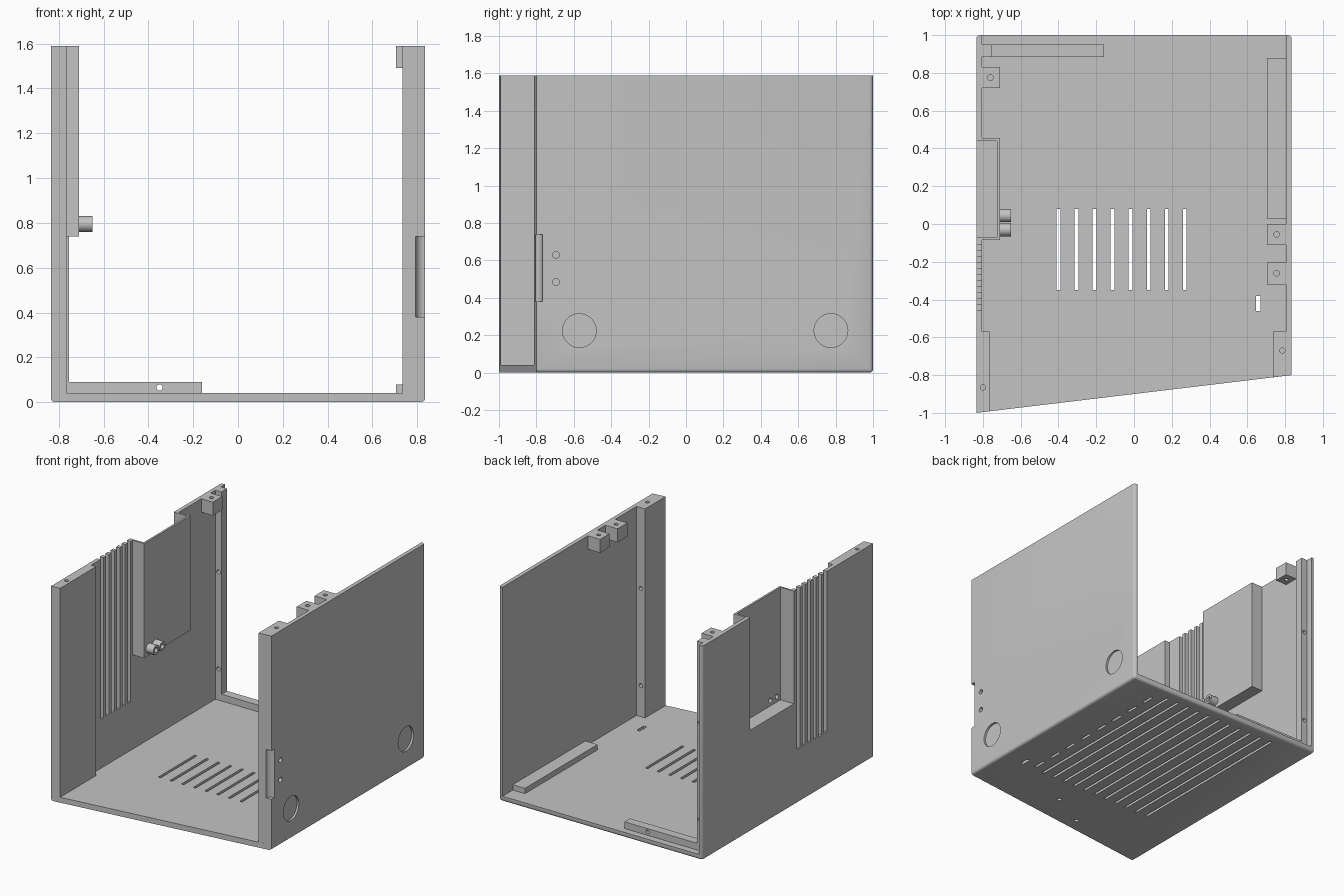
import bpy, bmesh, math
from mathutils import Matrix, Vector

if "Cube" in bpy.data.objects:
    bpy.data.objects.remove(bpy.data.objects["Cube"])

W, IN, H, FLOOR = 0.835, 0.805, 1.59, 0.04   # half width, inner wall, height, floor top

mat = bpy.data.materials.new("grey plastic")
mat.diffuse_color = (0.55, 0.55, 0.55, 1)
mat.use_nodes = True
mat.node_tree.nodes["Principled BSDF"].inputs["Base Color"].default_value = mat.diffuse_color


def front_y(x):
    """Slanted front plane."""
    return -0.9 + 0.12 * x


def prism(bm, pts, z0, z1):
    lo = [bm.verts.new((x, y, z0)) for x, y in pts]
    hi = [bm.verts.new((x, y, z1)) for x, y in pts]
    n = len(pts)
    bm.faces.new(lo[::-1])
    bm.faces.new(hi)
    for i in range(n):
        j = (i + 1) % n
        bm.faces.new((lo[i], lo[j], hi[j], hi[i]))


def box(bm, x0, x1, y0, y1, z0, z1):
    prism(bm, [(x0, y0), (x1, y0), (x1, y1), (x0, y1)], z0, z1)


def rod(bm, center, r, length, axis, seg=24):
    rot = {"X": Matrix.Rotation(math.pi / 2, 4, "Y"),
           "Y": Matrix.Rotation(math.pi / 2, 4, "X"), "Z": Matrix()}[axis]
    bmesh.ops.create_cone(bm, cap_ends=True, segments=seg, radius1=r, radius2=r,
                          depth=length, matrix=Matrix.Translation(Vector(center)) @ rot)


def finish(bm, name):
    bmesh.ops.recalc_face_normals(bm, faces=bm.faces[:])
    me = bpy.data.meshes.new(name)
    bm.to_mesh(me)
    bm.free()
    me.materials.append(mat)
    ob = bpy.data.objects.new(name, me)
    bpy.context.collection.objects.link(ob)
    return ob


def box_part(name, *dims):
    bm = bmesh.new()
    box(bm, *dims)
    return finish(bm, name)


def cut(targets, bm):
    cutter = finish(bm, "cutter")
    cutter.hide_render = True
    for t in targets:
        m = t.modifiers.new("cut", "BOOLEAN")
        m.operation, m.solver, m.object = "DIFFERENCE", "EXACT", cutter
        bpy.context.view_layer.objects.active = t
        bpy.ops.object.modifier_apply(modifier=m.name)
    bpy.data.objects.remove(cutter)


# Shell: slanted-front block with rounded back and bottom edges, hollowed to a U
bm = bmesh.new()
prism(bm, [(-W, -1), (W, -0.8), (W, 1), (-W, 1)], 0, H)
edges = []
for e in bm.edges:
    c = (e.verts[0].co + e.verts[1].co) / 2
    if (c.z < 0.01 and c.y > -0.5) or (0.1 < c.z < H - 0.1 and c.y > 0.9):
        edges.append(e)
bmesh.ops.bevel(bm, geom=edges, offset=0.02, segments=4, profile=0.5, affect="EDGES")
shell = finish(bm, "shell")
bm = bmesh.new()
box(bm, -IN, IN, -2, 2, FLOOR, 3)
cut([shell], bm)

# Front pads behind the slanted edge of each wall
pads = []
for name, xa, xb in (("left_front_pad", -IN, -0.765), ("right_front_pad", 0.735, IN)):
    bm = bmesh.new()
    prism(bm, [(xa, front_y(xa)), (xb, front_y(xb)), (xb, -0.57), (xa, -0.57)], FLOOR, H)
    pads.append(finish(bm, name))
left_pad, right_pad = pads

# Rear strip, floor bars, pocket housing and screw blocks
strip = box_part("rear_left_strip", -IN, -0.755, 0.885, 0.95, FLOOR, H)
rear_bar = box_part("rear_floor_bar", -0.755, -0.16, 0.885, 0.95, FLOOR, 0.09)
box_part("right_floor_bar", 0.705, IN, 0.03, 0.88, FLOOR, 0.08)
housing = box_part("pocket_housing", -IN, -0.71, -0.085, 0.455, 0.74, H)
screw_blocks = [((-IN, -0.71, 0.72, 0.83), (-0.76, 0.775)),
                ((0.705, IN, -0.11, 0.0), (0.755, -0.055)),
                ((0.705, IN, -0.32, -0.205), (0.755, -0.26))]
for i, (d, (hx, hy)) in enumerate(screw_blocks):
    block = box_part(f"screw_block_{i + 1}", *d, 1.49, H)
    bm = bmesh.new()
    rod(bm, (hx, hy, 1.5), 0.015, 0.4, "Z")
    cut([block], bm)

# Outside pocket, open at the top, with two hollow spouts
bm = bmesh.new()
box(bm, -1, -0.725, -0.072, 0.44, 0.755, 2)
cut([shell, housing], bm)
spouts = []
for i, y in enumerate((-0.03, 0.045)):
    bm = bmesh.new()
    rod(bm, (-0.68, y, 0.795), 0.035, 0.06, "X", 32)
    spouts.append(finish(bm, f"spout_{i + 1}"))
bm = bmesh.new()
for y in (-0.03, 0.045):
    rod(bm, (-0.68, y, 0.795), 0.018, 0.16, "X")
cut([housing] + spouts, bm)

# Screw holes in pads, strip and rear bar
bm = bmesh.new()
rod(bm, (-0.8, -0.865, H), 0.014, 0.2, "Z")
cut([shell, left_pad], bm)
bm = bmesh.new()
rod(bm, (0.785, -0.67, H), 0.014, 0.2, "Z")
for z in (0.27, 0.99):
    rod(bm, (0.77, -0.57, z), 0.015, 0.12, "Y")
cut([right_pad], bm)
bm = bmesh.new()
for z in (0.27, 0.99):
    rod(bm, (-0.78, 0.92, z), 0.015, 0.2, "Y")
cut([strip], bm)
bm = bmesh.new()
rod(bm, (-0.35, 0.92, 0.065), 0.014, 0.2, "Y")
cut([rear_bar], bm)

# Right wall: finger notch on the front edge, small screw holes, round recesses
bm = bmesh.new()
rod(bm, (W, -0.81, 0.56), 0.043, 0.36, "Z", 32)
for z in (0.485, 0.63):
    rod(bm, (0.83, -0.695, z), 0.018, 0.09, "X")
cut([shell, right_pad], bm)
bm = bmesh.new()
for y in (-0.57, 0.775):
    rod(bm, (0.87, y, 0.225), 0.09, 0.1, "X", 48)

# Left wall vent slits, open at the top
for i in range(6):
    y = -0.125 - 0.0635 * i
    box(bm, -0.9, -0.79, y - 0.016, y + 0.016, 0.4, 2)
cut([shell], bm)

# Underside grooves, one dashed row, and two blind holes
bm = bmesh.new()
for k in range(-1, 10):
    x = -0.4 + 0.0955 * k
    box(bm, x - 0.01, x + 0.01, -0.46, 0.92, -0.1, 0.018)
for k in range(8):
    y = -0.43 + 0.17 * k
    box(bm, 0.545, 0.565, y, y + 0.1, -0.1, 0.018)
for x, y in ((0.13, -0.67), (-0.155, -0.82)):
    rod(bm, (x, y, 0), 0.016, 0.05, "Z")
cut([shell], bm)

# Through slots in the floor
bm = bmesh.new()
for k in range(8):
    x = -0.4 + 0.0955 * k
    box(bm, x - 0.01, x + 0.01, -0.35, 0.08, -0.1, 0.1)
box(bm, 0.645, 0.67, -0.46, -0.38, -0.1, 0.1)
cut([shell], bm)

# Smooth rounded surfaces, keep sharp edges
bpy.ops.object.select_all(action="DESELECT")
for ob in bpy.context.scene.objects:
    ob.select_set(True)
bpy.context.view_layer.objects.active = shell
bpy.ops.object.shade_smooth_by_angle(angle=math.radians(30))
